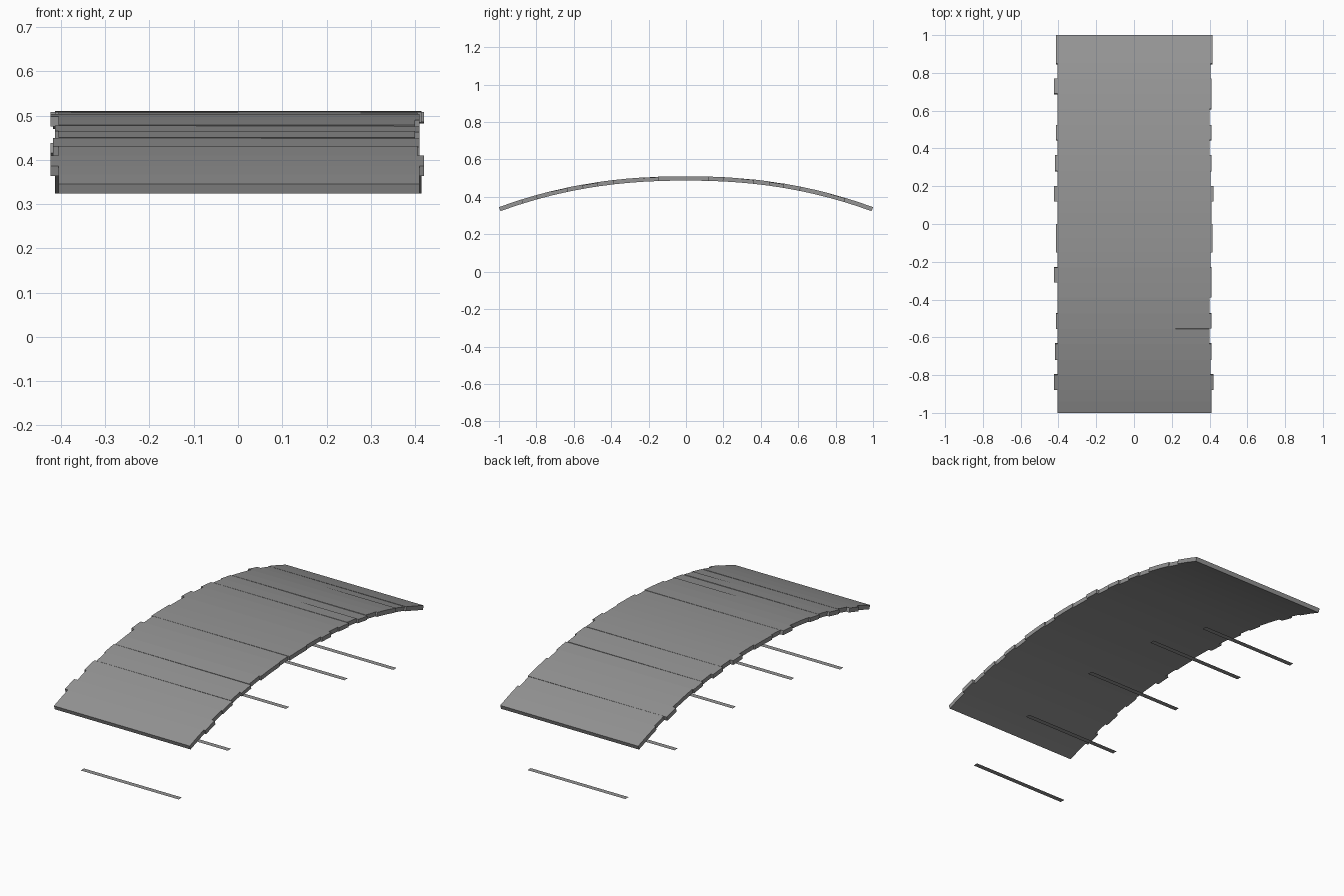
import bpy
from mathutils import Vector

if "Cube" in bpy.data.objects:
    bpy.data.objects.remove(bpy.data.objects["Cube"])

RISE = 0.165      # drop of the arch from crown to each end
POWER = 2.23      # slightly flatter crown than a parabola
CROWN = 0.51      # height of the walking surface at the crown
THICK = 0.023

grey = bpy.data.materials.new("dark_grey")
grey.diffuse_color = (0.3, 0.3, 0.3, 1)
grey.use_nodes = True
grey.node_tree.nodes["Principled BSDF"].inputs["Base Color"].default_value = grey.diffuse_color


def make_object(name, verts, faces):
    mesh = bpy.data.meshes.new(name)
    mesh.from_pydata(verts, [], faces)
    mesh.materials.append(grey)
    mesh.update()
    obj = bpy.data.objects.new(name, mesh)
    bpy.context.collection.objects.link(obj)
    return obj


def arch_point(x, y, depth):
    """Point on the arch at y, moved down along the surface normal."""
    slope = RISE * POWER * abs(y) ** (POWER - 1) * (1 if y > 0 else -1)
    normal = Vector((0, slope, 1)).normalized()
    return Vector((x, y, CROWN - RISE * abs(y) ** POWER)) - normal * depth


def plank(name, y0, y1, left, right, sink):
    # a sunken board sits low at its right end and slightly low at its left
    low = {left: sink * 0.3, right: sink}
    verts = []
    for x in (left, right):
        verts += [arch_point(x, y0, THICK), arch_point(x, y1, THICK),
                  arch_point(x, y1, low[x]), arch_point(x, y0, low[x])]
    faces = [(0, 3, 2, 1), (4, 5, 6, 7), (0, 1, 5, 4),
             (1, 2, 6, 5), (2, 3, 7, 6), (3, 0, 4, 7)]
    return make_object(name, verts, faces)


# Deck: one section of boards, repeated for the second half of the span
edges = [1.0, 0.925, 0.85, 0.77, 0.69, 0.61, 0.525, 0.445, 0.365, 0.28, 0.20, 0.12, 0.06, 0.0]
left_ends = [.413, .413, .405, .423, .405, .405, .413, .405, .418, .405, .423, .405, .405]
right_ends = [.415, .415, .405, .41, .41, .40, .41, .40, .41, .405, .42, .41, .41]
sinks = {2: 0.002, 6: 0.003, 8: 0.002}
for section in range(2):
    for i, (l, r) in enumerate(zip(left_ends, right_ends)):
        plank(f"deck_plank_{section * 13 + i + 1}",
              edges[i + 1] - section, edges[i] - section, -l, r, sinks.get(i, 0))

# Thin flat cross strips hanging below the deck, following the same arch
for i, y in enumerate((-0.92, -0.5, 0.0, 0.5, 0.92)):
    z = 0.14 * (1 - abs(y / 0.92) ** POWER)
    h = 0.014
    make_object(f"cross_strip_{i + 1}",
                [(-0.29, y - h, z), (0.298, y - h, z), (0.298, y + h, z), (-0.29, y + h, z)],
                [(0, 1, 2, 3)])
